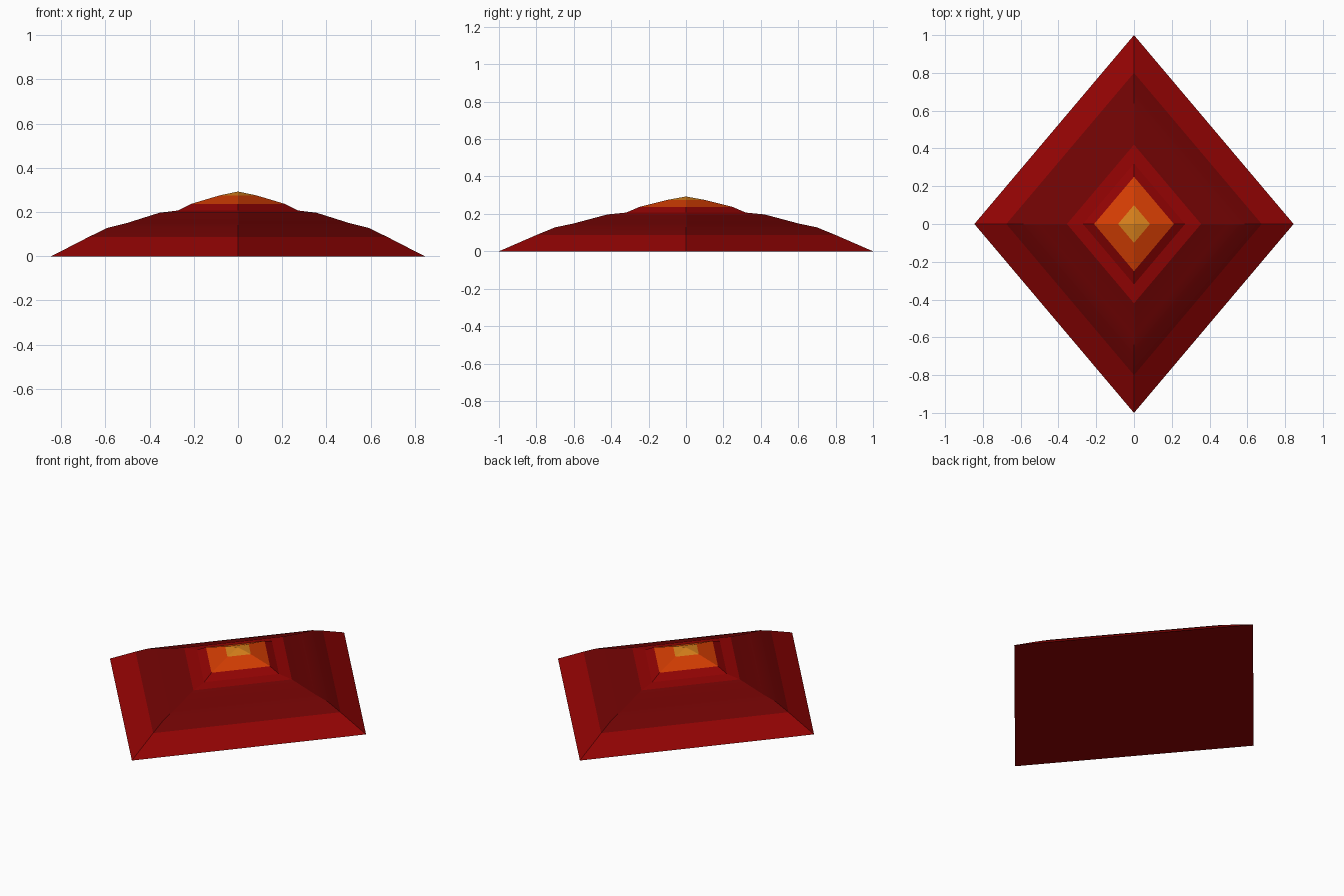
import bpy, bmesh

if "Cube" in bpy.data.objects:
    bpy.data.objects.remove(bpy.data.objects["Cube"])

ASPECT = 0.845  # width of the diamond relative to its length


def srgb(h):
    c = [int(h[i:i + 2], 16) / 255 for i in (0, 2, 4)]
    return [v / 12.92 if v <= 0.04045 else ((v + 0.055) / 1.055) ** 2.4 for v in c] + [1]


def material(name, h):
    m = bpy.data.materials.new(name)
    m.diffuse_color = srgb(h)
    m.use_nodes = True
    m.node_tree.nodes["Principled BSDF"].inputs["Base Color"].default_value = m.diffuse_color
    return m


MATS = [material("red", "920303"), material("dark red", "700303"),
        material("orange", "D63E03"), material("amber", "DA821C")]
RED, DARK, ORANGE, AMBER = range(4)

# profile along the ridge: half length, height, colour of the band above it
profile = [(1.0, 0.0, RED), (0.8, 0.087, DARK), (0.7, 0.128, DARK),
           (0.6, 0.149, DARK), (0.42, 0.197, RED), (0.32, 0.207, RED),
           (0.25, 0.237, ORANGE), (0.10, 0.275, AMBER)]
APEX = 0.293

bm = bmesh.new()
rings = [[bm.verts.new(p) for p in ((r * ASPECT, 0, z), (0, r, z),
                                    (-r * ASPECT, 0, z), (0, -r, z))]
         for r, z, _ in profile]

# underside
bm.faces.new(rings[0][::-1]).material_index = RED

# sloping bands; the dark field is smooth with sharp ridges
for (_, _, colour), low, high in zip(profile, rings, rings[1:]):
    for i in range(4):
        j = (i + 1) % 4
        f = bm.faces.new((low[i], low[j], high[j], high[i]))
        f.material_index = colour
        f.smooth = colour == DARK
        bm.edges.get((low[i], high[i])).smooth = False

# pointed cap
tip = bm.verts.new((0, 0, APEX))
for i in range(4):
    f = bm.faces.new((rings[-1][i], rings[-1][(i + 1) % 4], tip))
    f.material_index = AMBER

mesh = bpy.data.meshes.new("diamond_gem_plate")
bm.to_mesh(mesh)
bm.free()
for m in MATS:
    mesh.materials.append(m)
obj = bpy.data.objects.new("diamond_gem_plate", mesh)
bpy.context.collection.objects.link(obj)
